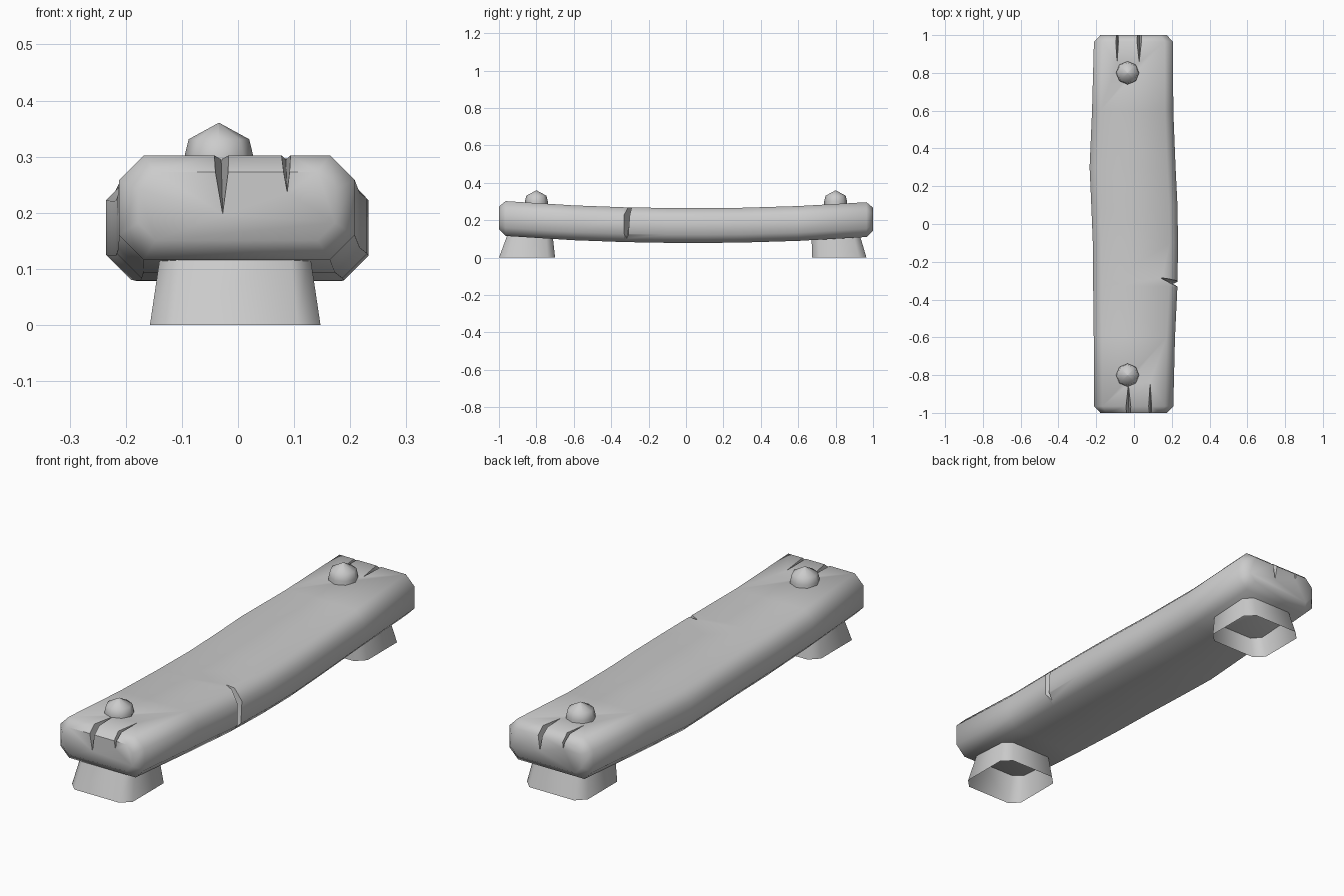
import bpy, bmesh
from math import radians, cos, sin, pi

if "Cube" in bpy.data.objects:
    bpy.data.objects.remove(bpy.data.objects["Cube"])


def finish(name, bm, angle=50):
    bmesh.ops.recalc_face_normals(bm, faces=bm.faces[:])
    me = bpy.data.meshes.new(name)
    bm.to_mesh(me)
    bm.free()
    ob = bpy.data.objects.new(name, me)
    bpy.context.collection.objects.link(ob)
    smooth(ob, angle)
    return ob


def smooth(ob, angle):
    bpy.ops.object.select_all(action='DESELECT')
    ob.select_set(True)
    bpy.context.view_layer.objects.active = ob
    bpy.ops.object.shade_smooth_by_angle(angle=radians(angle))


def loft(bm, rings, caps=True):
    rows = [[bm.verts.new(p) for p in r] for r in rings]
    n = len(rows[0])
    for a, b in zip(rows, rows[1:]):
        for i in range(n):
            bm.faces.new((a[i], a[(i + 1) % n], b[(i + 1) % n], b[i]))
    if caps:
        bm.faces.new(rows[0])
        bm.faces.new(rows[-1])


def octagon(a0, a1, b0, b1, c):
    """Rectangle with chamfered corners."""
    return [(a0 + c, b0), (a1 - c, b0), (a1, b0 + c), (a1, b1 - c),
            (a1 - c, b1), (a0 + c, b1), (a0, b1 - c), (a0, b0 + c)]


# plank: chamfered sections along y (y, left, right, inset), sagging in the middle
stations = [(-1, -.21, .205, .032), (-.965, -.212, .208, 0), (-.6, -.213, .217, 0),
            (-.33, -.216, .23, 0), (-.1, -.218, .233, 0), (.1, -.226, .23, 0),
            (.3, -.235, .22, 0), (.6, -.222, .208, 0), (.965, -.212, .207, 0),
            (1, -.21, .205, .032)]
bm = bmesh.new()
rings = []
for y, l, r, i in stations:
    z = .172 + .04 * y * y - (.006 * y if y > 0 else 0)
    h = .093
    rings.append([(x, y, zz) for x, zz in
                  octagon(l + i, r - i, z - h + i, z + h - i, .044 - i * .4)])
loft(bm, rings)
plank = finish("plank", bm)


# splits cut into the plank
def cut(points):
    bm = bmesh.new()
    for p in points:
        bm.verts.new(p)
    bmesh.ops.convex_hull(bm, input=bm.verts[:])
    cutter = finish("split_cutter", bm)
    cutter.hide_render = True
    bpy.context.view_layer.objects.active = plank
    m = plank.modifiers.new("split", 'BOOLEAN')
    m.operation, m.solver, m.object = 'DIFFERENCE', 'EXACT', cutter
    bpy.ops.object.modifier_apply(modifier=m.name)
    bpy.data.objects.remove(cutter)


def end_split(x, s, w, depth, length):
    cut([(x - w, s * 1.02, .33), (x + w, s * 1.02, .33), (x + .003, s * 1.02, depth),
         (x, s * (1 - length), .30), (x, s * (1 - length), .33)])


for x, s, w, depth, length in [(-.03, -1, .022, .185, .16), (.085, -1, .015, .23, .18),
                               (.027, 1, .022, .185, .16), (-.09, 1, .015, .23, .18)]:
    end_split(x, s, w, depth, length)
    end_split(x, s, w * 2, .262, .07)
# side split
cut([(.13, -.28, .3), (.26, -.35, .3), (.26, -.3, .3),
     (.222, -.325, .06), (.26, -.337, .06), (.26, -.318, .06)])
smooth(plank, 50)

# legs: open tapered sleeves; (name, bottom y0, y1, top y0, y1)
for name, y0, y1, t0, t1 in [("front_leg", -1.0, -.7, -.95, -.715),
                             ("back_leg", .675, .965, .67, .925)]:
    bm = bmesh.new()
    loft(bm, [[(x, y, 0) for x, y in octagon(-.157, .147, y0, y1, .04)],
              [(x, y, .135) for x, y in octagon(-.137, .127, t0, t1, .035)]], caps=False)
    finish(name, bm)

# domed pegs
for name, y in [("front_peg", -.8), ("back_peg", .8)]:
    bm = bmesh.new()
    rows = [[(-.034 + r * cos(k * pi / 4), y + r * sin(k * pi / 4), z) for k in range(8)]
            for r, z in [(.061, .27), (.061, .302), (.054, .331), (.001, .36)]]
    loft(bm, rows)
    finish(name, bm)
